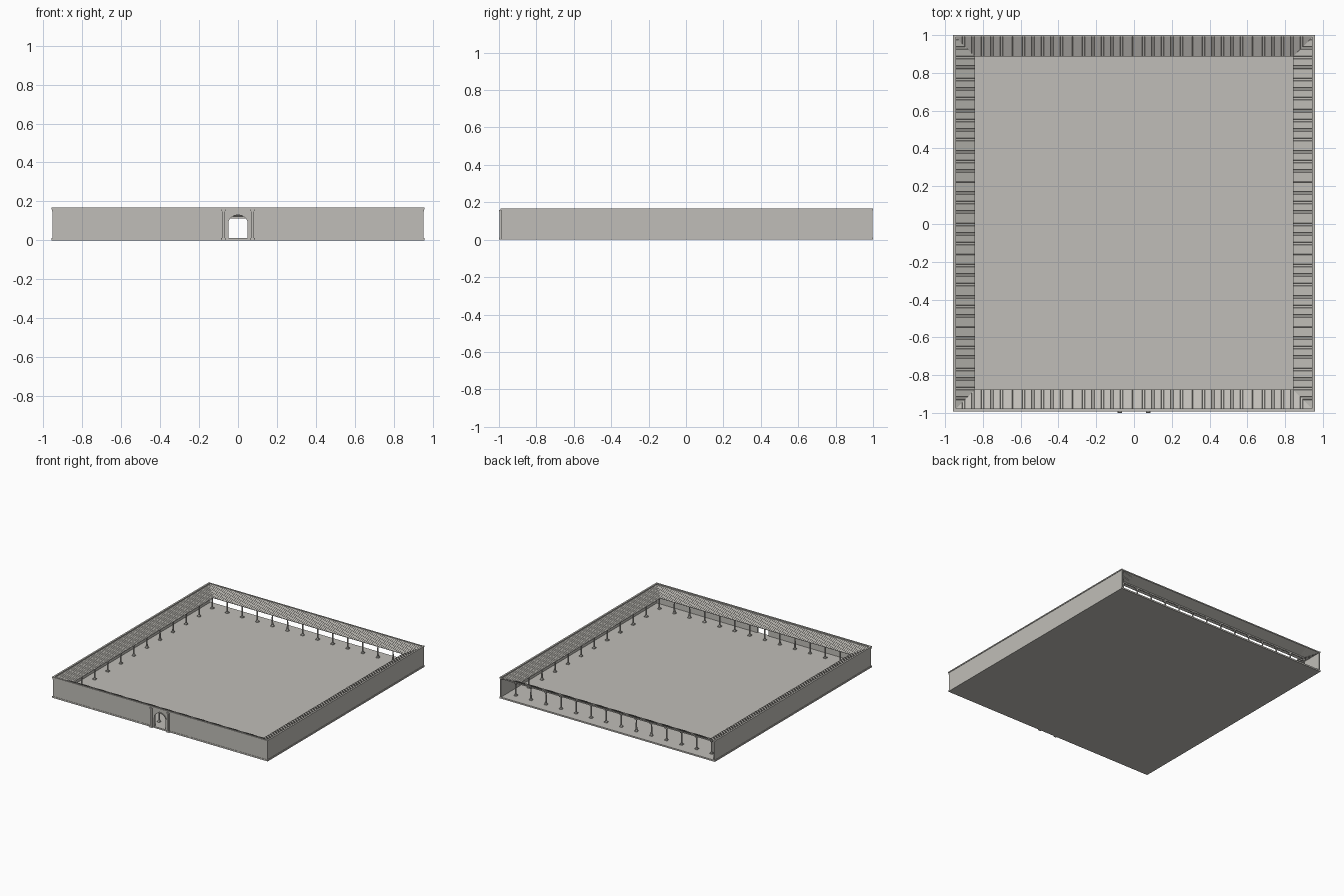
import bpy, bmesh, math
from mathutils import Vector

if "Cube" in bpy.data.objects:
    bpy.data.objects.remove(bpy.data.objects["Cube"])

HX, HY, CY = 0.953, 0.993, 0.005      # half sizes and y centre of the enclosure
FLOOR, TOP, LOW, INSET = 0.012, 0.163, 0.116, 0.112
WALL = 0.01

stone = bpy.data.materials.new("warm grey stone")
stone.diffuse_color = (0.53, 0.515, 0.48, 1)
stone.use_nodes = True
stone.node_tree.nodes["Principled BSDF"].inputs["Base Color"].default_value = stone.diffuse_color


def finish(name, bm):
    bmesh.ops.recalc_face_normals(bm, faces=bm.faces[:])
    mesh = bpy.data.meshes.new(name)
    bm.to_mesh(mesh)
    bm.free()
    mesh.materials.append(stone)
    ob = bpy.data.objects.new(name, mesh)
    bpy.context.collection.objects.link(ob)
    return ob


def add_box(bm, x0, x1, y0, y1, z0, z1):
    vs = bmesh.ops.create_cube(bm, size=1)["verts"]
    for v in vs:
        v.co = Vector(((x0 + x1) / 2 + v.co.x * (x1 - x0),
                       (y0 + y1) / 2 + v.co.y * (y1 - y0),
                       (z0 + z1) / 2 + v.co.z * (z1 - z0)))


def box(name, *dims):
    bm = bmesh.new()
    add_box(bm, *dims)
    return finish(name, bm)


def extrude_y(name, outline, y0, y1):
    """Extrude an x-z outline along y."""
    bm = bmesh.new()
    face = bm.faces.new([bm.verts.new((x, y0, z)) for x, z in outline])
    new = bmesh.ops.extrude_face_region(bm, geom=[face])["geom"]
    for v in new:
        if isinstance(v, bmesh.types.BMVert):
            v.co.y = y1
    return finish(name, bm)


def arch(w, spring, rise, n=16):
    """Points over the doorway from right foot to left foot."""
    pts = [(w * math.cos(math.pi * i / n), spring + rise * math.sin(math.pi * i / n))
           for i in range(n + 1)]
    return [(w, FLOOR)] + pts + [(-w, FLOOR)]


FRONT, BACK = CY - HY, CY + HY

# floor slab, slightly wider than the walls
box("floor", -0.957, 0.957, FRONT - 0.002, BACK + 0.002, 0, FLOOR)

# side walls, the back stays open
for s, side in ((-1, "left"), (1, "right")):
    a, b = sorted((s * HX, s * (HX - WALL)))
    box(side + "_wall", a, b, FRONT, BACK, FLOOR, TOP - 0.002)
    a, b = sorted((s * 0.957, s * (HX - WALL)))
    box(side + "_coping", a, b, FRONT - 0.002, BACK + 0.002, TOP - 0.004, TOP + 0.005)

# front wall with an arched doorway
outline = [(-HX + WALL, FLOOR), (-HX + WALL, TOP), (HX - WALL, TOP), (HX - WALL, FLOOR)]
extrude_y("front_wall", outline + arch(0.05, 0.085, 0.045), FRONT, FRONT + WALL)

# raised trim around the doorway
extrude_y("door_trim", arch(0.058, 0.085, 0.053) + arch(0.05, 0.085, 0.045)[::-1],
          FRONT - 0.003, FRONT)

# front cornice in two steps
box("front_cornice_lower", -0.955, 0.955, FRONT - 0.002, FRONT, 0.148, 0.158)
box("front_cornice_upper", -0.957, 0.957, FRONT - 0.004, FRONT + WALL, 0.158, TOP + 0.005)

# pilasters beside the doorway
bm = bmesh.new()
for s in (-1, 1):
    add_box(bm, s * 0.075 - 0.008, s * 0.075 + 0.008, FRONT - 0.009, FRONT, 0.012, 0.158)
    add_box(bm, s * 0.075 - 0.012, s * 0.075 + 0.012, FRONT - 0.012, FRONT, 0, 0.012)
    add_box(bm, s * 0.075 - 0.011, s * 0.075 + 0.011, FRONT - 0.011, FRONT, 0.15, 0.158)
finish("door_pilasters", bm)


# ribbed roof slopes, mitred at the corners and falling inward
def roof(name, half, depth, along, inward):
    bm = bmesh.new()
    count = round(2 * half / 0.0167)
    pitch = 2 * half / count
    ts = [(-half, 0)]
    for i in range(count):
        t = -half + i * pitch
        ts += [(t + pitch * 0.4, 0), (t + pitch * 0.45, 0.002),
               (t + pitch * 0.6, 0.002), (t + pitch * 0.65, 0)]
    ts.append((half, 0))
    ts += [(-half + INSET, 0), (half - INSET, 0)]
    ts.sort()
    centre, prev = Vector((0, CY, 0)), None
    for t, rise in ts:
        d = max(min(INSET, half - abs(t)), 0.0003)
        base = centre + along * t - inward * depth
        z_in = TOP + (LOW - TOP) * d / INSET
        pair = (bm.verts.new(base + Vector((0, 0, TOP + rise))),
                bm.verts.new(base + inward * d + Vector((0, 0, z_in + rise))))
        if prev:
            bm.faces.new((prev[0], pair[0], pair[1], prev[1]))
        prev = pair
    ob = finish(name, bm)
    if sum(p.normal.z for p in ob.data.polygons) < 0:
        ob.data.flip_normals()
    mod = ob.modifiers.new("thickness", "SOLIDIFY")
    mod.thickness = 0.004
    mod.offset = -1


X, Y = Vector((1, 0, 0)), Vector((0, 1, 0))
roof("front_roof", HX, HY, X, Y)
roof("back_roof", HX, HY, X, -Y)
roof("left_roof", HY, HX, Y, X)
roof("right_roof", HY, HX, Y, -X)
box("back_eave", -HX, HX, BACK - 0.006, BACK + 0.002, TOP - 0.006, TOP + 0.003)

# colonnade: 14 columns across, 12 along each side
CX, CD = 0.87, HY - 0.083
spots = [(-CX + 2 * CX * i / 13, CY + s * CD) for i in range(14) for s in (-1, 1)]
spots += [(s * CX, CY - CD + 2 * CD * i / 11) for i in range(1, 11) for s in (-1, 1)]
mesh = None
for x, y in spots:
    if mesh is None:
        bm = bmesh.new()
        add_box(bm, -0.011, 0.011, -0.011, 0.011, FLOOR, FLOOR + 0.007)
        add_box(bm, -0.010, 0.010, -0.010, 0.010, 0.108, 0.114)
        for r1, r2, z0, z1 in ((0.009, 0.007, 0.019, 0.024), (0.006, 0.005, 0.024, 0.102),
                               (0.006, 0.009, 0.102, 0.108)):
            new = bmesh.ops.create_cone(bm, cap_ends=True, segments=12, radius1=r1,
                                        radius2=r2, depth=z1 - z0)["verts"]
            bmesh.ops.translate(bm, verts=new, vec=(0, 0, (z0 + z1) / 2))
        ob = finish("column", bm)
        mesh = ob.data
        for p in mesh.polygons:
            p.use_smooth = len(p.vertices) == 4 and abs(p.normal.z) < 0.9 and p.index > 11
    else:
        ob = bpy.data.objects.new("column", mesh)
        bpy.context.collection.objects.link(ob)
    ob.location = (x, y, 0)

# beams resting on the columns
for s, a, b in ((-1, "front", "left"), (1, "back", "right")):
    y, x = CY + s * CD, s * CX
    box(a + "_beam", -CX, CX, y - 0.006, y + 0.006, 0.113, 0.123)
    box(b + "_beam", x - 0.006, x + 0.006, CY - CD, CY + CD, 0.113, 0.123)
